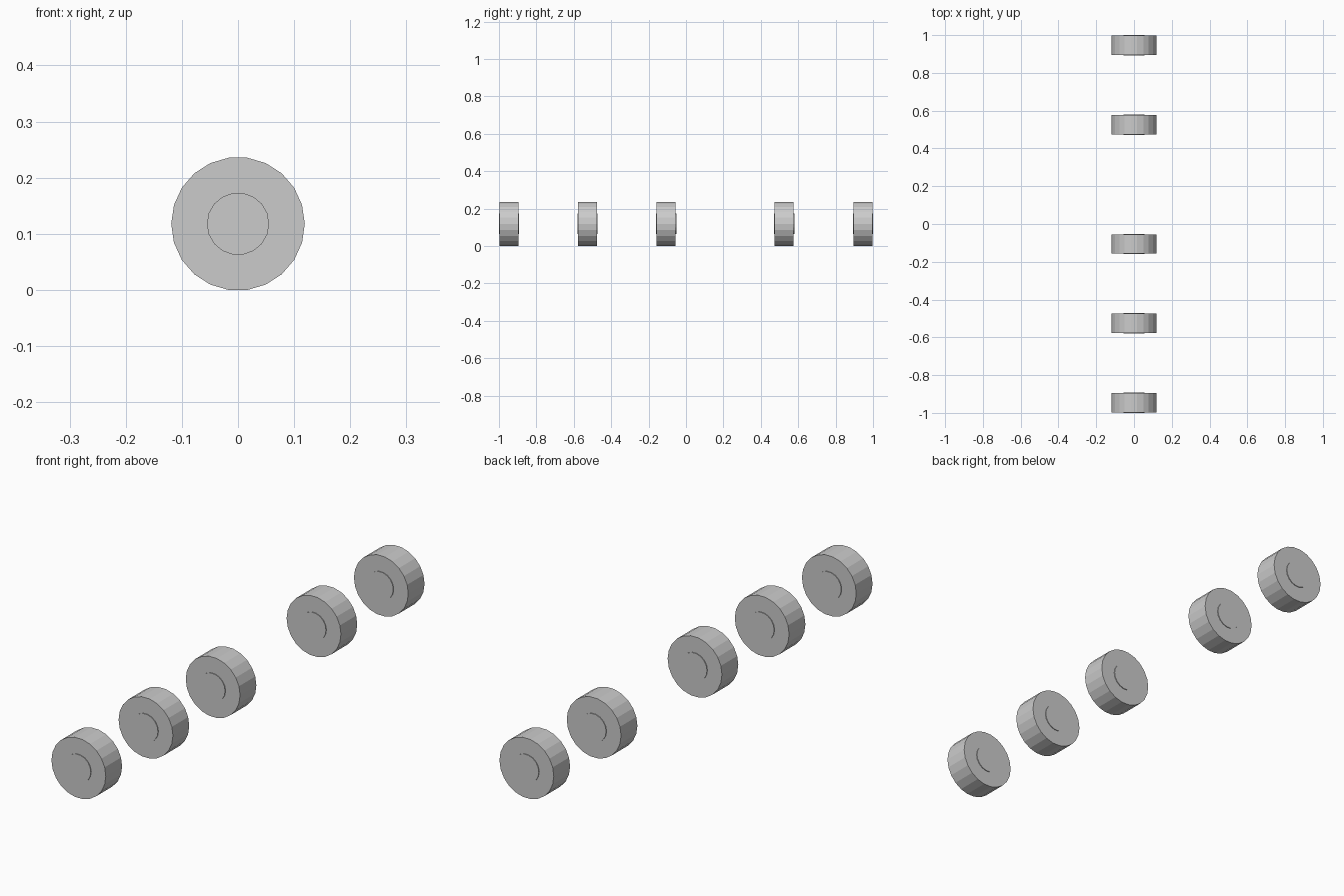
import bpy, math

if "Cube" in bpy.data.objects:
    bpy.data.objects.remove(bpy.data.objects["Cube"])

R, HUB_R = 0.119, 0.0555          # tyre and hub radii
TYRE_W, HUB_W = 0.102, 0.108      # hub stands slightly proud on both faces
AXLE_Z = R * math.cos(math.pi / 22)


def disc(name, sides, radius, width, y):
    """Low-poly cylinder lying along y, with a corner pointing at +x."""
    bpy.ops.mesh.primitive_cylinder_add(vertices=sides, radius=radius, depth=width)
    ob = bpy.context.object
    ob.name = name
    # turn the mesh so a corner sits on +x, then lay it along y
    for v in ob.data.vertices:
        x, yy, z = v.co
        v.co = (yy, z, x)
    ob.data.flip_normals() if ob.data.polygons[0].normal.dot(ob.data.polygons[0].center) < 0 else None
    ob.location = (0, y, AXLE_Z)
    return ob


# five road wheels in a row, with a gap after the third
for i, y in enumerate((-0.946, -0.526, -0.106, 0.525, 0.946), 1):
    disc(f"wheel_{i}", 22, R, TYRE_W, y)
    disc(f"wheel_hub_{i}", 18, HUB_R, HUB_W, y)
